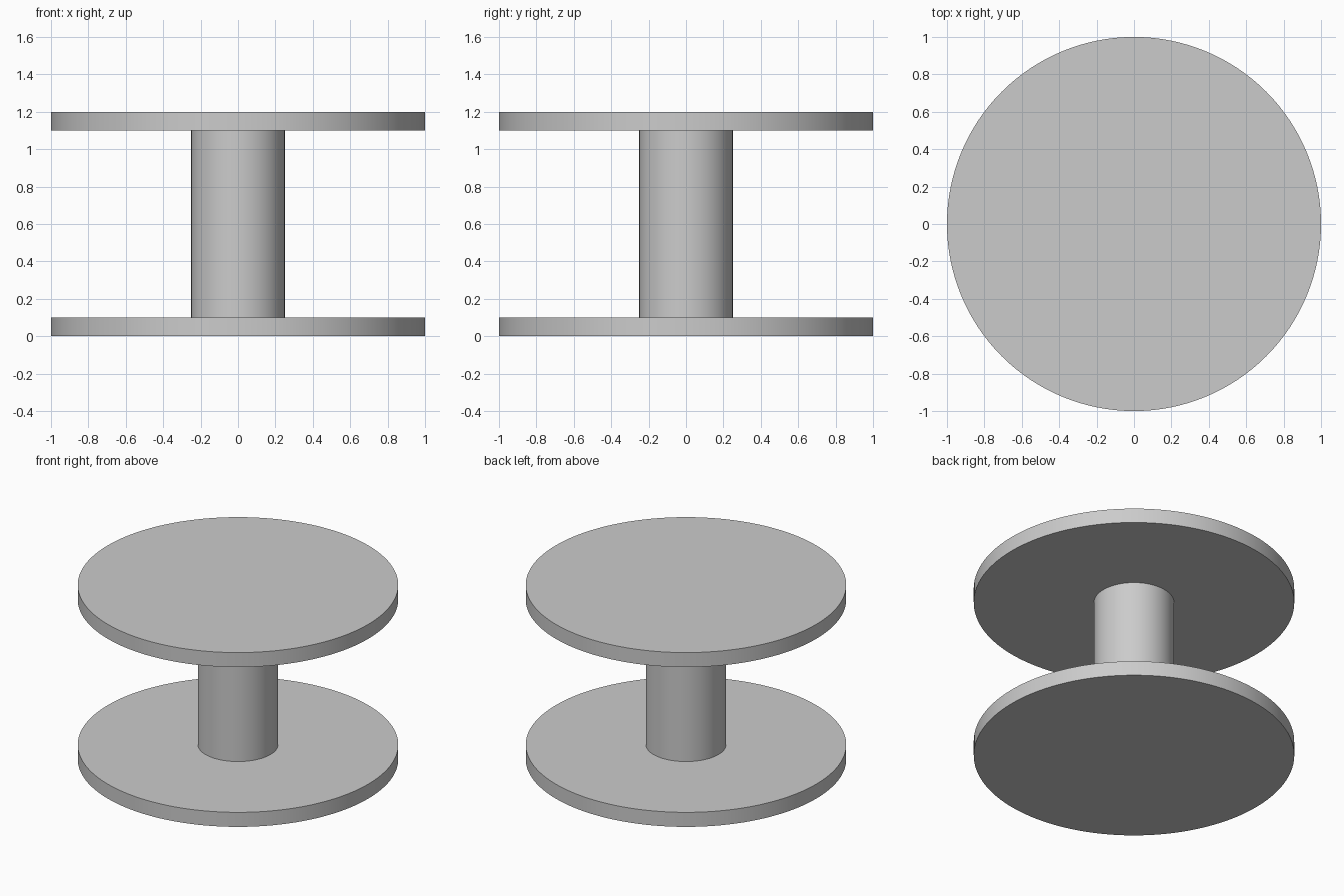
import bpy

if "Cube" in bpy.data.objects:
    bpy.data.objects.remove(bpy.data.objects["Cube"])

# Single flat grey
grey = bpy.data.materials.new("grey")
grey.diffuse_color = (0.6, 0.6, 0.6, 1)
grey.use_nodes = True
grey.node_tree.nodes["Principled BSDF"].inputs["Base Color"].default_value = grey.diffuse_color


def disc(name, radius, bottom, top, sides=128):
    """Upright capped cylinder with smooth sides and sharp rims."""
    bpy.ops.mesh.primitive_cylinder_add(
        vertices=sides, radius=radius, depth=top - bottom,
        location=(0, 0, (bottom + top) / 2))
    obj = bpy.context.object
    obj.name = name
    obj.data.materials.append(grey)
    bpy.ops.object.shade_smooth_by_angle()
    return obj


# Two wide flanges joined by a slim core
disc("bottom_flange", 1.0, 0.0, 0.1)
disc("core", 0.25, 0.1, 1.1)
disc("top_flange", 1.0, 1.1, 1.2)
